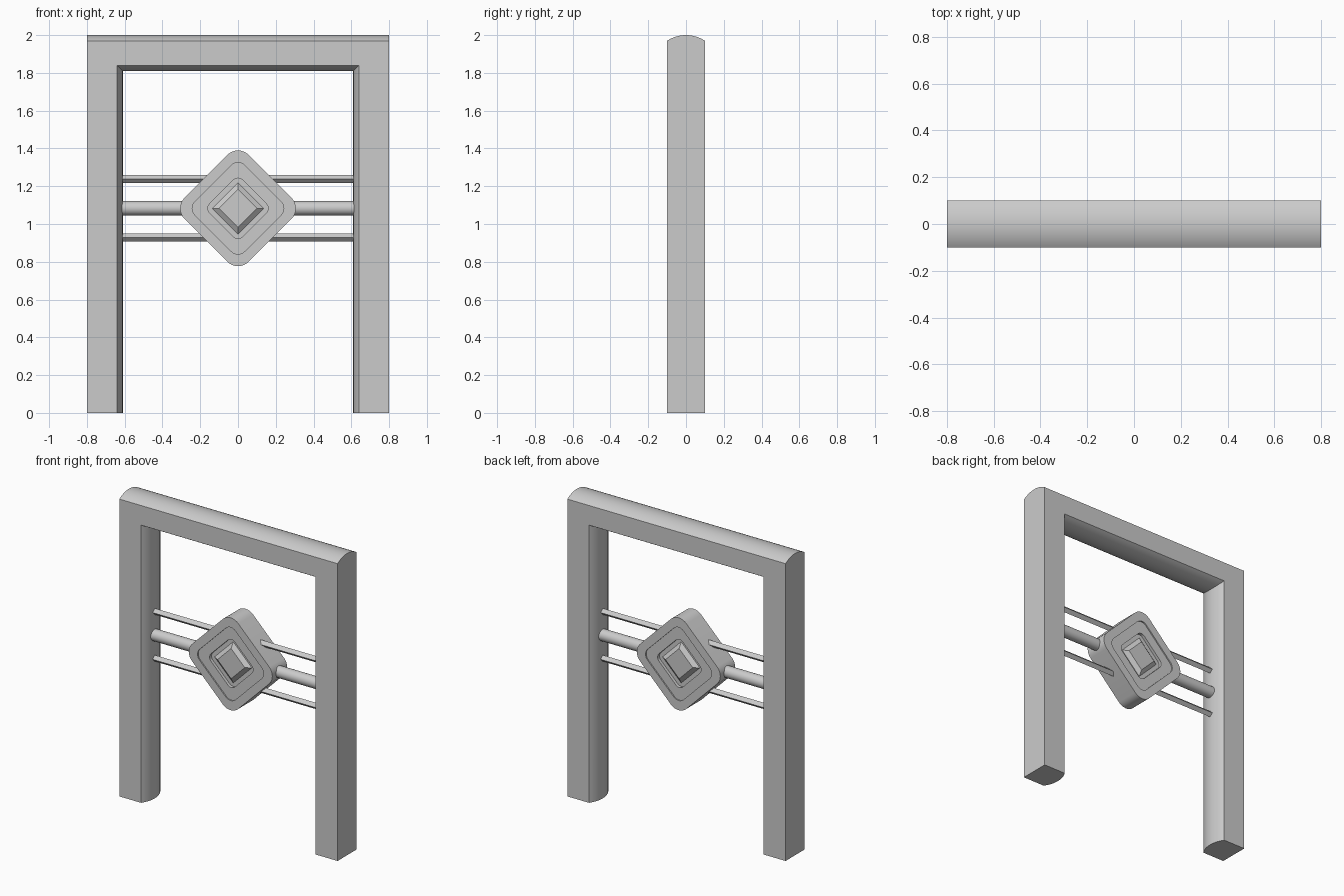
import bpy, bmesh, math

cube = bpy.data.objects.get("Cube")
if cube:
    bpy.data.objects.remove(cube, do_unlink=True)

grey = bpy.data.materials.new("plain_grey")
grey.use_nodes = True
colour = (0.6, 0.6, 0.6, 1)
grey.diffuse_color = colour
grey.node_tree.nodes["Principled BSDF"].inputs["Base Color"].default_value = colour

MID = 1.083  # height of the medallion centre


def loft(name, loops):
    """Skin closed loops of equal length and cap both ends."""
    bm = bmesh.new()
    rows = [[bm.verts.new(p) for p in loop] for loop in loops]
    n = len(rows[0])
    for a, b in zip(rows, rows[1:]):
        for i in range(n):
            j = (i + 1) % n
            bm.faces.new((a[i], a[j], b[j], b[i]))
    bm.faces.new(rows[0])
    bm.faces.new(rows[-1])
    bmesh.ops.recalc_face_normals(bm, faces=bm.faces)
    mesh = bpy.data.meshes.new(name)
    bm.to_mesh(mesh)
    bm.free()
    mesh.materials.append(grey)
    obj = bpy.data.objects.new(name, mesh)
    bpy.context.collection.objects.link(obj)
    bpy.ops.object.select_all(action="DESELECT")
    obj.select_set(True)
    bpy.context.view_layer.objects.active = obj
    bpy.ops.object.shade_smooth_by_angle(angle=math.radians(25))
    return obj


def diamond(half, radius, y, steps=8):
    """Rounded square standing on its corner, at depth y."""
    pts = []
    for q in range(4):
        mid = q * math.pi / 2
        reach = (half - radius) * math.sqrt(2)
        for k in range(steps + 1):
            a = mid + (k / steps - 0.5) * math.pi / 2
            pts.append((reach * math.cos(mid) + radius * math.cos(a), y,
                        MID + reach * math.sin(mid) + radius * math.sin(a)))
    return pts


def bar(name, z, radius, sides):
    """Straight horizontal bar reaching into both posts."""
    loft(name, [[(x, radius * math.cos(t), z + radius * math.sin(t))
                 for t in (2 * math.pi * i / sides for i in range(sides))]
                for x in (-0.63, 0.63)])


# Gate frame: flat front and back, bowed top and inner faces
DEPTH, BOW, SLICES = 0.1, 0.03, 20
R = (DEPTH ** 2 + BOW ** 2) / (2 * BOW)
frame = []
for i in range(SLICES + 1):
    y = DEPTH * (2 * i / SLICES - 1)
    s = math.sqrt(R * R - y * y) - (R - BOW)
    half = [(0.8, 1.97 + s), (0.8, 0), (0.64 - s, 0), (0.64 - s, 1.84 - s)]
    outline = half + [(-x, z) for x, z in reversed(half)]
    frame.append([(x, y, z) for x, z in outline])
loft("gate_frame", frame)

# Medallion with stepped recesses on both sides
steps = [(0.123, 0.035, 0.05), (0.123, 0.035, 0.07), (0.186, 0.05, 0.07),
         (0.186, 0.05, 0.078), (0.24, 0.08, 0.078)]
loft("medallion", [diamond(h, r, -y) for h, r, y in steps]
     + [diamond(h, r, y) for h, r, y in reversed(steps)])

# Bevelled gem showing on both faces
gem = [(0.1, -0.072), (0.14, -0.048), (0.14, 0.048), (0.1, 0.072)]
loft("medallion_gem", [[(r, y, MID), (0, y, MID + r), (-r, y, MID), (0, y, MID - r)]
                       for r, y in gem])

# Crossbars
bar("main_bar", MID, 0.038, 32)
for label, side in (("upper", 1), ("lower", -1)):
    bar(label + "_rail", MID + side * 0.155, 0.021, 4)
